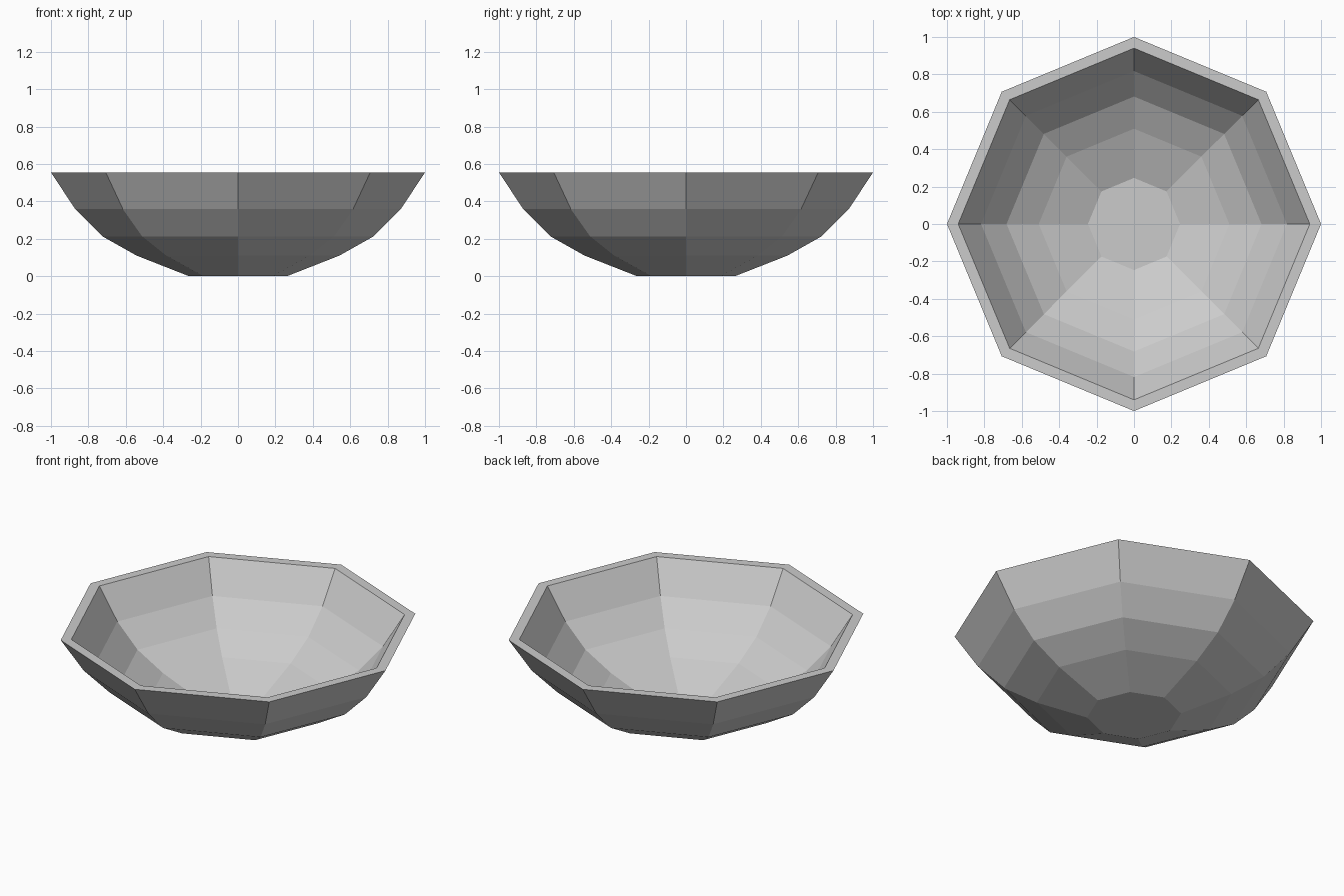
import bpy
import bmesh
from math import cos, sin, tau

cube = bpy.data.objects.get("Cube")
if cube:
    bpy.data.objects.remove(cube)

SIDES = 8
HEIGHT = 0.555
WALL_SCALE = 0.94  # inner shell relative to the outer one, about the rim centre

# Plain grey material
grey = bpy.data.materials.new("light grey")
grey.use_nodes = True
colour = (0.6, 0.6, 0.6, 1)
grey.diffuse_color = colour
grey.node_tree.nodes["Principled BSDF"].inputs["Base Color"].default_value = colour

# Outer profile from base to rim, then the inner one from rim to floor
outer = [(0.262, 0), (0.542, 0.11), (0.725, 0.213), (0.87, 0.358), (1, HEIGHT)]
inner = [(r * WALL_SCALE, HEIGHT - (HEIGHT - z) * WALL_SCALE) for r, z in reversed(outer)]

# Faceted bowl
bm = bmesh.new()
rings = [[bm.verts.new((r * cos(tau * i / SIDES), r * sin(tau * i / SIDES), z))
          for i in range(SIDES)] for r, z in outer + inner]
for low, high in zip(rings, rings[1:]):
    for i in range(SIDES):
        j = (i + 1) % SIDES
        bm.faces.new((low[i], low[j], high[j], high[i]))
bm.faces.new(reversed(rings[0]))   # underside
bm.faces.new(rings[-1])            # inner floor
bmesh.ops.recalc_face_normals(bm, faces=bm.faces)

mesh = bpy.data.meshes.new("bowl")
bm.to_mesh(mesh)
bm.free()
mesh.materials.append(grey)
bpy.context.collection.objects.link(bpy.data.objects.new("bowl", mesh))
